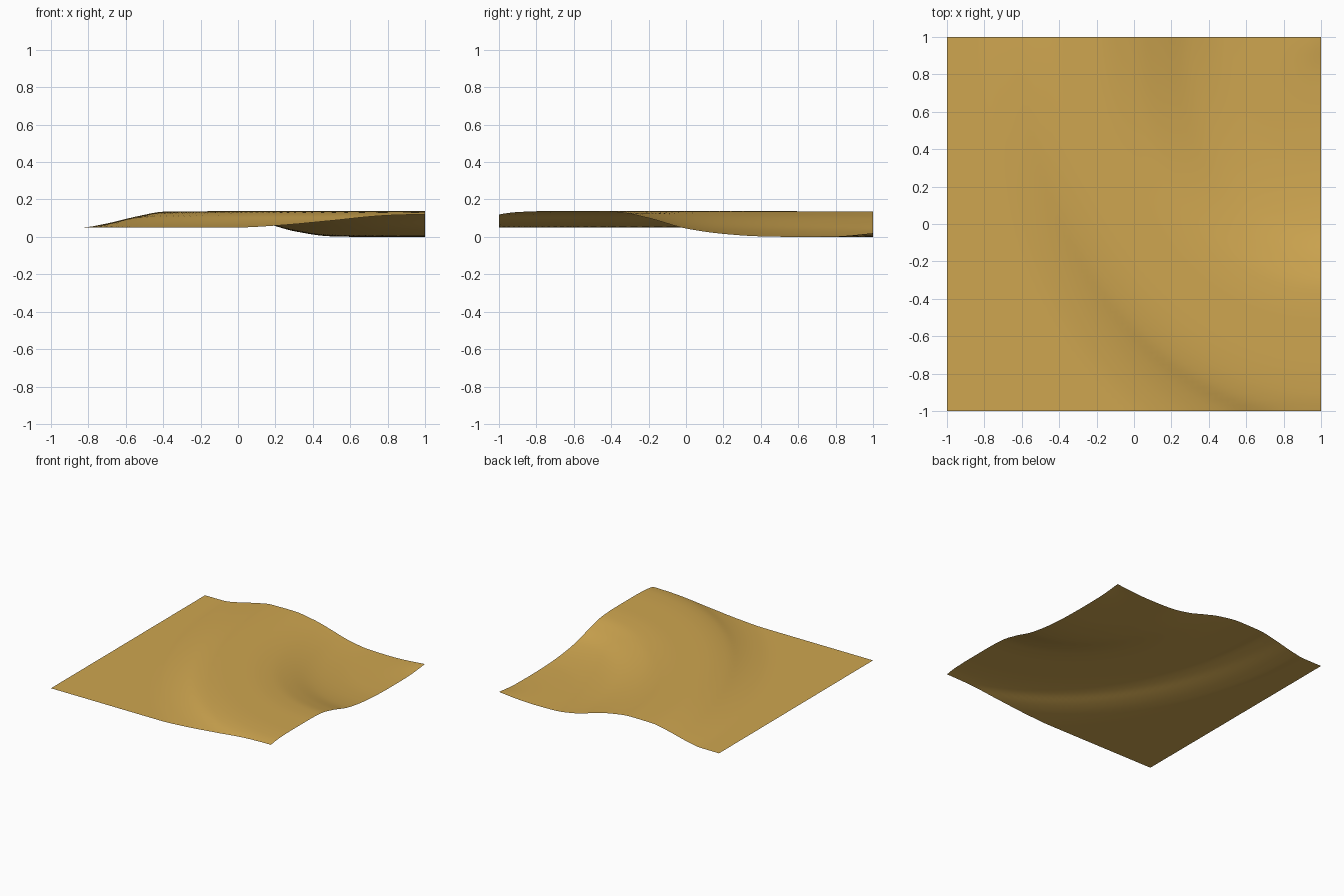
import bpy, bmesh, math

if "Cube" in bpy.data.objects:
    bpy.data.objects.remove(bpy.data.objects["Cube"])

# Height profiles across the curved ridge: (scaled distance from the back right corner, z)
BACK = [(0, .02), (.1, .006), (.19, 0), (.31, .003), (.43, .03), (.525, .073), (.62, .112),
        (.74, .137), (.86, .135), (.95, .11), (1.05, .072), (1.13, .051), (1.24, .05), (2, .05)]
SIDE = [(0, .02), (.1, .002), (.19, 0), (.286, .003), (.38, .016), (.476, .045), (.57, .1),
        (.643, .131), (.72, .138), (.83, .138), (.905, .133), (.952, .12), (1.0, .087),
        (1.067, .06), (1.14, .05), (1.3, .05), (2, .05)]
RX, RY = 1.62, 2.1  # the ridge follows an ellipse about the corner (1, 1)


def height(profile, r):
    """Smooth cubic interpolation of a profile."""
    def slope(i):
        if i == 0 or i == len(profile) - 1:
            return (profile[1][1] - profile[0][1]) / profile[1][0] if i == 0 else 0
        (x0, y0), (x1, y1), (x2, y2) = profile[i - 1:i + 2]
        a, b = (y1 - y0) / (x1 - x0), (y2 - y1) / (x2 - x1)
        return 0 if a * b <= 0 else 2 * a * b / (a + b)
    i = max(k for k in range(len(profile) - 1) if profile[k][0] <= r)
    (x0, y0), (x1, y1) = profile[i], profile[i + 1]
    h = x1 - x0
    t = (r - x0) / h
    return (y0 * (1 + 2 * t) * (1 - t) ** 2 + slope(i) * h * t * (1 - t) ** 2
            + y1 * t * t * (3 - 2 * t) - slope(i + 1) * h * t * t * (1 - t))


# Terrain sheet: a grid lifted into a curved ridge with a hollow behind it
bm = bmesh.new()
bmesh.ops.create_grid(bm, x_segments=64, y_segments=64, size=1)
for v in bm.verts:
    u, w = max(0, 1 - v.co.x) / RX, max(0, 1 - v.co.y) / RY
    r = math.hypot(u, w)
    k = math.atan2(w, u) / (math.pi / 2)
    v.co.z = (1 - k) * height(BACK, r) + k * height(SIDE, r)
for f in bm.faces:
    f.smooth = True
mesh = bpy.data.meshes.new("terrain_sheet")
bm.to_mesh(mesh)
bm.free()
terrain = bpy.data.objects.new("terrain_sheet", mesh)
bpy.context.collection.objects.link(terrain)

# Sand colour
sand = bpy.data.materials.new("sand")
sand.diffuse_color = (0.62, 0.38, 0.08, 1)
sand.use_nodes = True
sand.node_tree.nodes["Principled BSDF"].inputs["Base Color"].default_value = sand.diffuse_color
mesh.materials.append(sand)
